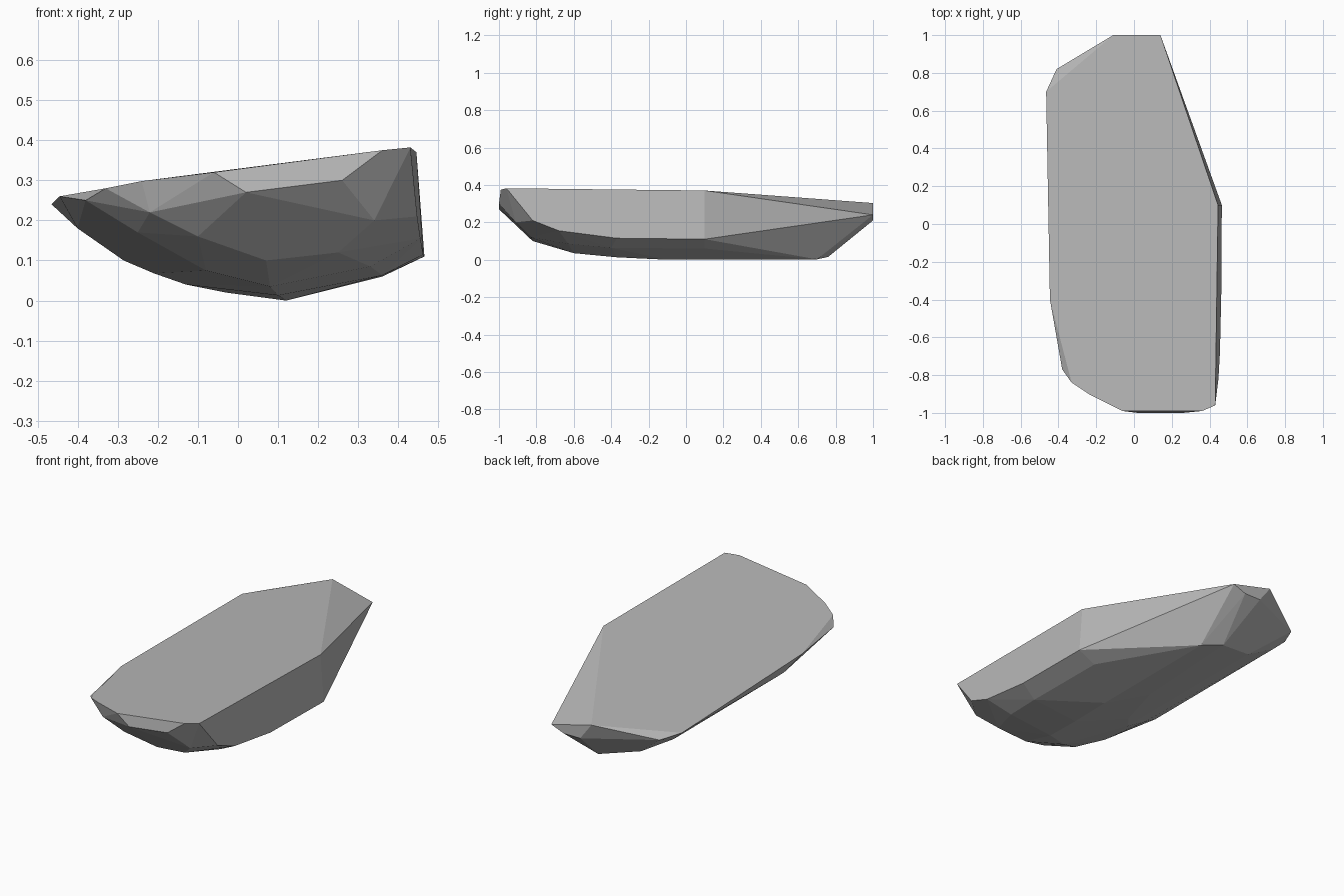
import bpy, bmesh, math

# Rock colour
stone = bpy.data.materials.new("grey_stone")
stone.diffuse_color = (0.48, 0.48, 0.48, 1)

# Corners of the flat tilted top
top = [(.43, -.96, .382), (.445, .1, .37), (-.11, 1, .303), (-.465, .7, .24),
       (-.445, -.4, .26), (-.33, -.84, .28), (-.24, -.90, .298),
       (-.06, -.99, .32), (.36, -.99, .375)]
# Back tip and the corner below it
back = [(.14, 1, .24), (.063, 1, .21), (-.04, 1, .21), (-.41, .82, .23)]
# Blunt, rounded front
front = [(.02, -1, .27), (.26, -1, .30), (.34, -.91, .20), (.25, -.83, .12),
         (.07, -.82, .10), (-.10, -.87, .16), (-.22, -.89, .22),
         (-.25, -.79, .17), (-.38, -.77, .25)]
# Lower edge of the steep right side
right = [(.465, .1, .11), (.462, -.37, .115), (.455, -.68, .155),
         (.447, -.82, .21), (.36, .1, .06), (.36, -.4, .063), (.33, -.63, .085)]
# Curved belly and left flank
belly = [(.12, .7, .002), (.015, .76, .015), (.12, -.1, 0), (.10, -.37, .013),
         (.08, -.6, .035), (-.03, .1, .02), (-.08, -.68, .075),
         (-.13, -.2, .04), (-.21, .7, .068), (-.21, -.3, .068),
         (-.285, -.25, .10), (-.30, -.6, .15), (-.40, .68, .18), (-.40, -.3, .18)]

# Wrap the corners into one faceted rock
bm = bmesh.new()
verts = [bm.verts.new(p) for p in top + back + front + right + belly]
hull = bmesh.ops.convex_hull(bm, input=verts)
loose = [v for v in bm.verts if not v.link_faces]
bmesh.ops.delete(bm, geom=loose, context='VERTS')
bmesh.ops.dissolve_limit(bm, angle_limit=math.radians(2),
                         verts=bm.verts[:], edges=bm.edges[:])
bmesh.ops.recalc_face_normals(bm, faces=bm.faces[:])
mesh = bpy.data.meshes.new("rock_slab")
bm.to_mesh(mesh)
bm.free()
mesh.materials.append(stone)
rock = bpy.data.objects.new("rock_slab", mesh)
bpy.context.collection.objects.link(rock)
